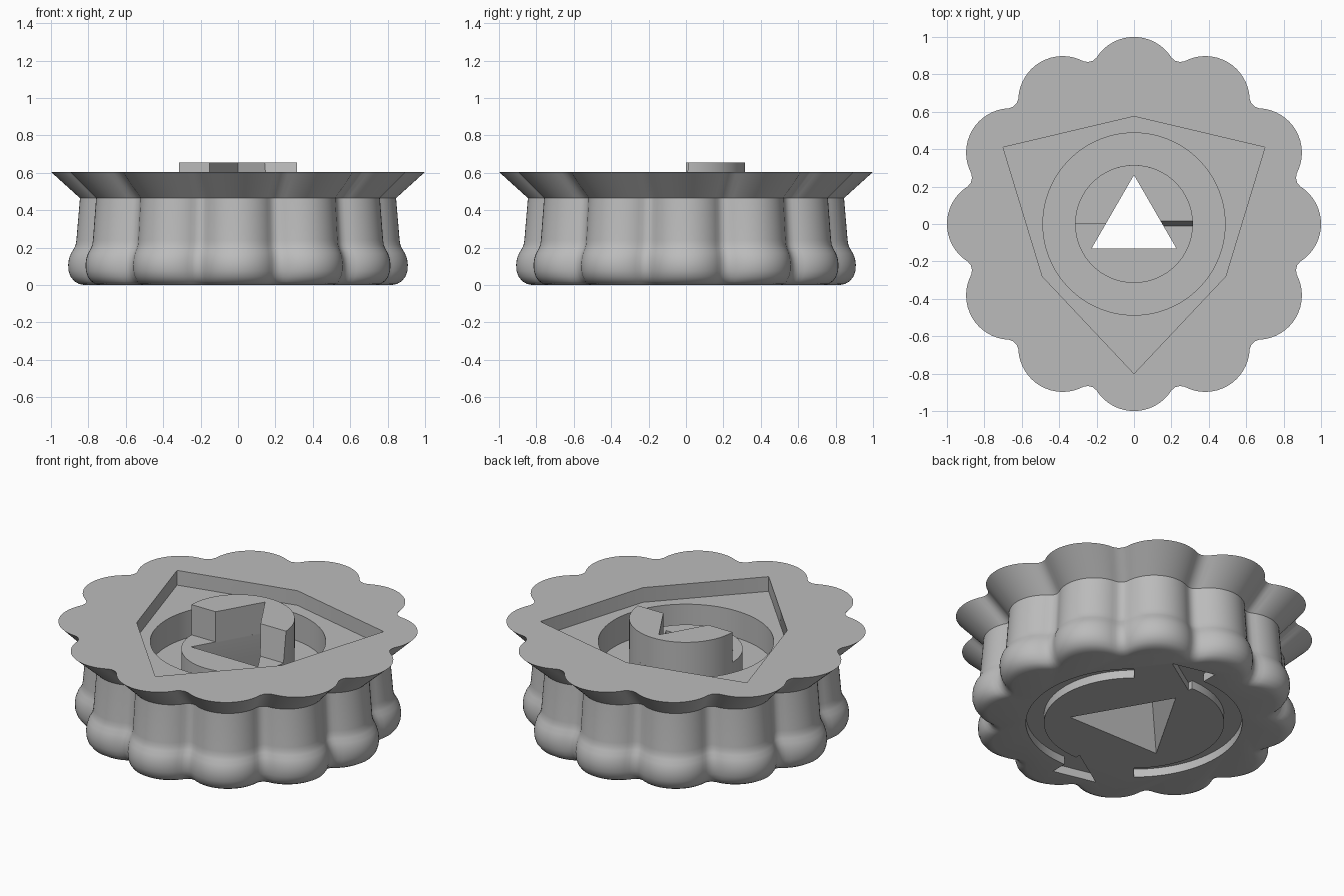
import bpy, bmesh
from math import cos, sin, radians

if "Cube" in bpy.data.objects:
    bpy.data.objects.remove(bpy.data.objects["Cube"], do_unlink=True)

grey = bpy.data.materials.new("plain grey")
grey.use_nodes = True
grey.diffuse_color = (0.5, 0.5, 0.5, 1)
grey.node_tree.nodes["Principled BSDF"].inputs["Base Color"].default_value = (0.5, 0.5, 0.5, 1)


def loft(name, sections):
    """Closed solid through (outline, height) sections with equal point counts."""
    bm = bmesh.new()
    rings = [[bm.verts.new((x, y, z)) for x, y in pts] for pts, z in sections]
    n = len(rings[0])
    for a, b in zip(rings, rings[1:]):
        for i in range(n):
            j = (i + 1) % n
            bm.faces.new((a[i], a[j], b[j], b[i]))
    bm.faces.new(rings[0][::-1])
    bm.faces.new(rings[-1])
    bmesh.ops.recalc_face_normals(bm, faces=bm.faces[:])
    mesh = bpy.data.meshes.new(name)
    bm.to_mesh(mesh)
    bm.free()
    mesh.materials.append(grey)
    obj = bpy.data.objects.new(name, mesh)
    bpy.context.collection.objects.link(obj)
    return obj


def arc(r, start, end, steps):
    return [(r * cos(radians(start + (end - start) * i / steps)),
             r * sin(radians(start + (end - start) * i / steps))) for i in range(steps + 1)]


def circle(r, steps=96):
    return arc(r, 0, 360, steps)[:-1]


def scaled(pts, s):
    return [(x * s, y * s) for x, y in pts]


def cut(obj, cutter):
    mod = obj.modifiers.new("cut", "BOOLEAN")
    mod.operation, mod.solver, mod.object = "DIFFERENCE", "EXACT", cutter
    bpy.context.view_layer.objects.active = obj
    bpy.ops.object.modifier_apply(modifier=mod.name)


# Scalloped outline: twelve round lobes with narrow flat valleys
outline = []
for k in range(12):
    a = radians(30 * k)
    lobe = [(0.763 + x, y) for x, y in arc(0.237, -58, 58, 16)]
    lobe += arc(0.9, 14.2, 15.8, 1)
    outline += [(x * cos(a) - y * sin(a), x * sin(a) + y * cos(a)) for x, y in lobe]

# Knob body: rounded foot, slightly tapered wall, flared rim
profile = [(0.82, 0), (0.85, 0.006), (0.875, 0.02), (0.895, 0.045), (0.906, 0.075),
           (0.908, 0.11), (0.904, 0.14), (0.893, 0.17), (0.877, 0.195), (0.868, 0.215),
           (0.864, 0.24), (0.845, 0.465), (1.0, 0.605)]
body = loft("knob_body", [(scaled(outline, s), z) for s, z in profile])

# Centre post: low round base and raised half
post = loft("post_base", [(circle(0.315), 0.34), (circle(0.315), 0.47)])


def half_disc(y):
    return [(0.315, y)] + arc(0.315, 4, 180, 44) + [(0, 0), (0, y)]


half = loft("post_raised_half", [(half_disc(-0.01), 0.47), (half_disc(0.015), 0.655)])

# Six-cornered top pocket and round well
pocket_pts = [(0, 0.575), (-0.7, 0.41), (-0.49, -0.28), (0, -0.8), (0.49, -0.28), (0.7, 0.41)]
pocket = loft("pocket_cutter", [(pocket_pts, 0.515), (pocket_pts, 0.8)])
well = loft("well_cutter", [(circle(0.487), 0.35), (circle(0.487), 0.8)])

# Triangular through hole, widening toward the underside
tri = [(cos(radians(a)), sin(radians(a))) for a in (90, 210, 330)]
hole = loft("hole_cutter", [(scaled(tri, s), z) for s, z in
                            ((0.38, -0.1), (0.36, 0), (0.262, 0.465), (0.262, 0.8))])

# Two curved turn arrows recessed in the underside
arrow_pts = arc(0.6, 50, -90, 40) + [(0, -0.7), (-0.26, -0.64), (0, -0.47)] + arc(0.5, -90, 50, 40)
arrows = [loft("arrow_cutter", [(scaled(arrow_pts, s), -0.1), (scaled(arrow_pts, s), 0.05)])
          for s in (1, -1)]

for cutter in [pocket, well, hole] + arrows:
    cut(body, cutter)
for part in (post, half):
    cut(part, hole)
for cutter in [pocket, well, hole] + arrows:
    bpy.data.objects.remove(cutter, do_unlink=True)

# Smooth rounded faces, keep edges crisp
for part in (body, post, half):
    bpy.ops.object.select_all(action="DESELECT")
    part.select_set(True)
    bpy.context.view_layer.objects.active = part
    bpy.ops.object.shade_smooth_by_angle(angle=radians(30))
